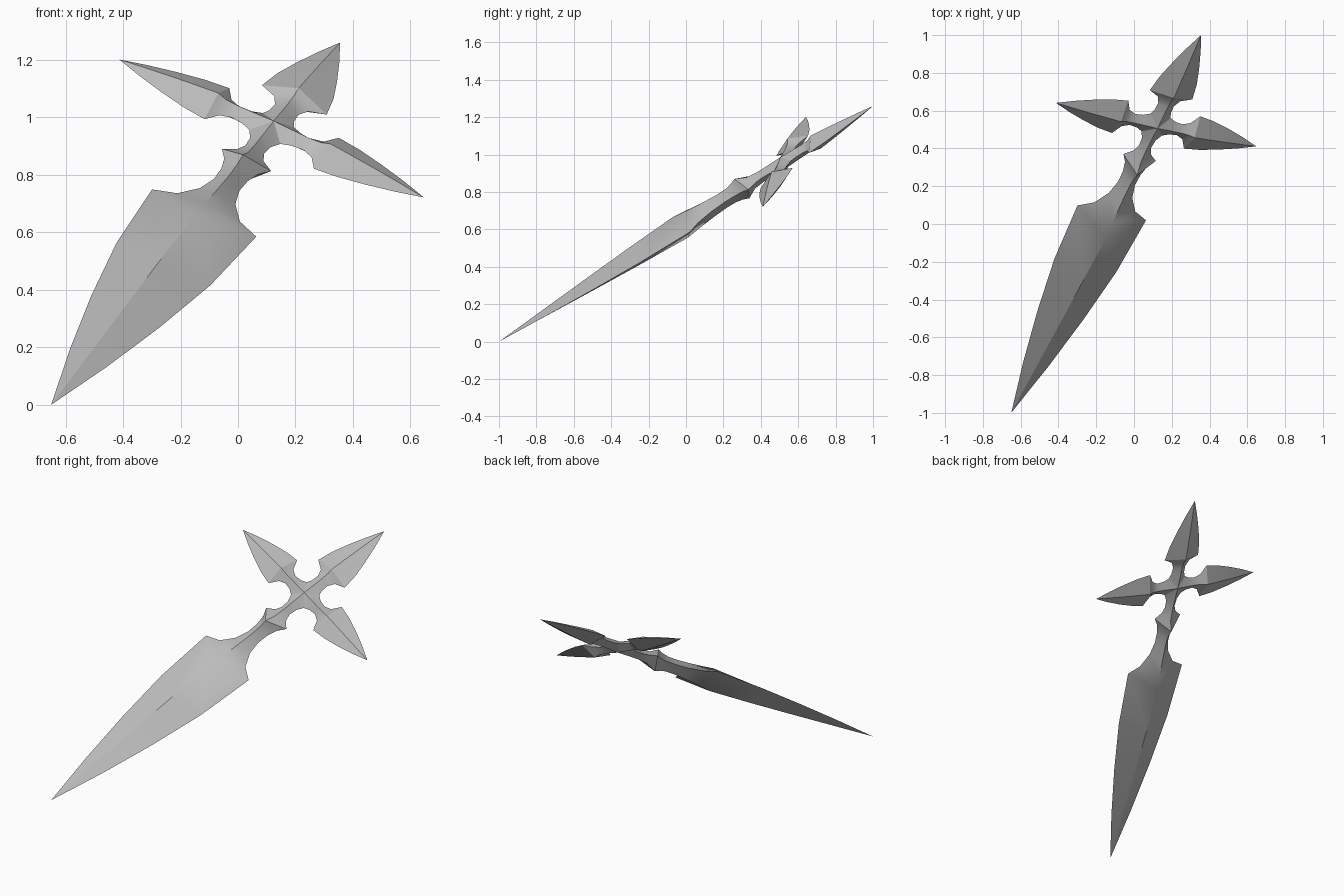
import bpy, bmesh, math
from mathutils import Matrix, Vector

if "Cube" in bpy.data.objects:
    bpy.data.objects.remove(bpy.data.objects["Cube"], do_unlink=True)

steel = bpy.data.materials.new("grey steel")
steel.use_nodes = True
GREY = (0.5, 0.5, 0.5, 1)
steel.diffuse_color = GREY
steel.node_tree.nodes["Principled BSDF"].inputs["Base Color"].default_value = GREY

# Each station: edge distance, half width, ridge distance, half thickness.
# Distances run outward from the centre of the cross.
HUB = (0.06, 0.06, 0.0, 0.034)
SIDE_ARM = [HUB,
            (0.095, 0.043, 0.08, 0.031), (0.14, 0.037, 0.14, 0.030),
            (0.18, 0.055, 0.185, 0.033), (0.213, 0.11, 0.218, 0.045),
            (0.30, 0.097, 0.30, 0.037), (0.40, 0.070, 0.40, 0.026),
            (0.50, 0.037, 0.50, 0.013)]
TOP_ARM = [HUB,
           (0.09, 0.048, 0.08, 0.031), (0.135, 0.046, 0.14, 0.030),
           (0.175, 0.066, 0.185, 0.033), (0.203, 0.126, 0.215, 0.045),
           (0.30, 0.110, 0.30, 0.037), (0.40, 0.080, 0.40, 0.026),
           (0.51, 0.041, 0.51, 0.013)]
BLADE = [HUB,
         (0.10, 0.040, 0.09, 0.032), (0.15, 0.036, 0.16, 0.032),
         (0.19, 0.052, 0.23, 0.038), (0.223, 0.096, 0.292, 0.067),   # collar
         (0.27, 0.066, 0.33, 0.053), (0.33, 0.052, 0.37, 0.046),     # grip
         (0.40, 0.050, 0.43, 0.045), (0.48, 0.069, 0.52, 0.050),
         (0.56, 0.122, 0.62, 0.059), (0.60, 0.203, 0.715, 0.070),    # shoulder
         (0.96, 0.183, 1.02, 0.056), (1.30, 0.134, 1.32, 0.039),
         (1.63, 0.073, 1.63, 0.020)]


def loft_arm(bm, stations, tip, turn):
    """Diamond section swept along an arm, closed to a point."""
    rot = Matrix.Rotation(turn, 3, 'Z')
    rings = []
    for se, w, sr, t in stations:
        pts = [(w, se, 0), (0, sr, t), (-w, se, 0), (0, sr, -t)]
        rings.append([bm.verts.new(rot @ Vector(p)) for p in pts])
    end = bm.verts.new(rot @ Vector((0, tip, 0)))
    for i in range(4):
        j = (i + 1) % 4
        for a, b in zip(rings, rings[1:]):
            bm.faces.new((a[i], a[j], b[j], b[i]))
        bm.faces.new((rings[-1][i], rings[-1][j], end))


# Four arms share the hub points and merge into one solid
bm = bmesh.new()
loft_arm(bm, TOP_ARM, 0.609, 0)
loft_arm(bm, SIDE_ARM, 0.593, math.pi / 2)
loft_arm(bm, BLADE, 1.96, math.pi)
loft_arm(bm, SIDE_ARM, 0.593, -math.pi / 2)
bmesh.ops.remove_doubles(bm, verts=bm.verts, dist=0.0005)
bmesh.ops.recalc_face_normals(bm, faces=bm.faces)
mesh = bpy.data.meshes.new("cross_dagger")
bm.to_mesh(mesh)
bm.free()
mesh.materials.append(steel)
dagger = bpy.data.objects.new("cross_dagger", mesh)
bpy.context.collection.objects.link(dagger)

# Tilted pose: side arms, blade axis and flat normal as the local axes
along = Vector((1.005, 2.0, 1.26)).normalized()
across = Vector((1.06, -0.23, -0.48))
across = (across - along * across.dot(along)).normalized()
normal = across.cross(along)
frame = Matrix((across, along, normal)).transposed().to_4x4()
centre = Vector((-0.65, -1.0, 0.0)) + along * 1.96
dagger.matrix_world = Matrix.Translation(centre) @ frame

bpy.context.view_layer.objects.active = dagger
dagger.select_set(True)
bpy.ops.object.shade_smooth_by_angle(angle=math.radians(30))
